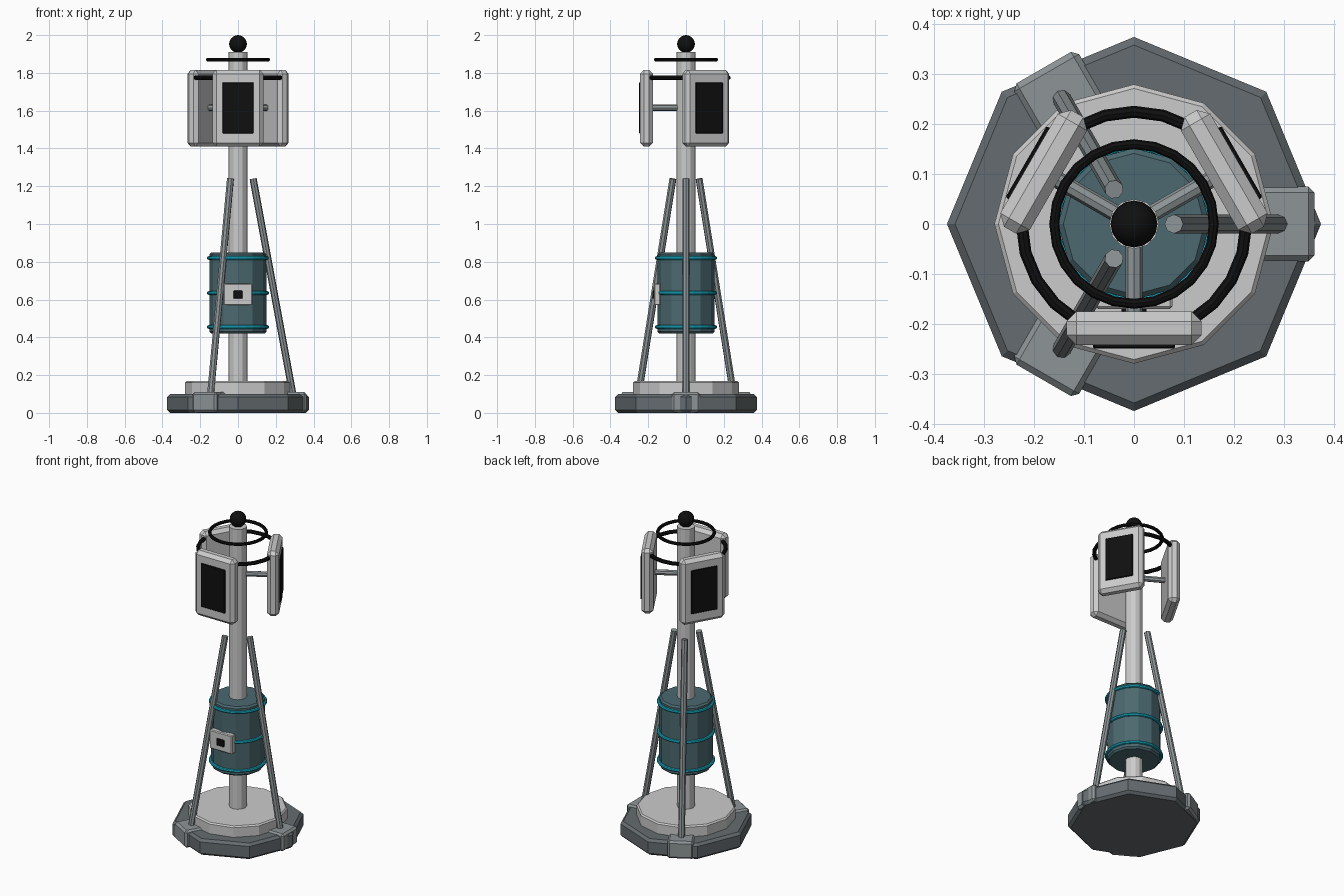
import bpy, math
from mathutils import Vector, Matrix

if "Cube" in bpy.data.objects:
    bpy.data.objects.remove(bpy.data.objects["Cube"])


def mat(name, c):
    m = bpy.data.materials.new(name)
    m.diffuse_color = (*c, 1)
    m.use_nodes = True
    m.node_tree.nodes["Principled BSDF"].inputs["Base Color"].default_value = m.diffuse_color
    return m


LIGHT = mat("light_grey", (0.55, 0.58, 0.58))
MID = mat("mid_grey", (0.27, 0.30, 0.31))
DARK = mat("dark_grey", (0.13, 0.15, 0.16))
BLACK = mat("black", (0.005, 0.005, 0.005))
TEAL = mat("dark_teal", (0.07, 0.14, 0.16))
CYAN = mat("cyan", (0.01, 0.42, 0.55))


def finish(name, m, bevel=0):
    o = bpy.context.object
    o.name = name
    o.data.materials.append(m)
    if bevel:
        b = o.modifiers.new("bevel", 'BEVEL')
        b.width, b.segments = bevel, 1
        b.limit_method, b.angle_limit = 'ANGLE', math.radians(50)
    return o


def disc(name, r, z0, z1, sides, m, bevel=0):
    bpy.ops.mesh.primitive_cylinder_add(vertices=sides, radius=r, depth=z1 - z0,
                                        location=(0, 0, (z0 + z1) / 2))
    return finish(name, m, bevel)


def rod(name, a, b, r, sides, m):
    a, b = Vector(a), Vector(b)
    d = b - a
    bpy.ops.mesh.primitive_cylinder_add(vertices=sides, radius=r, depth=d.length, location=(a + b) / 2,
                                        rotation=d.to_track_quat('Z', 'Y').to_euler())
    return finish(name, m)


def ring(name, R, r, z, m, seg=24):
    bpy.ops.mesh.primitive_torus_add(major_radius=R, minor_radius=r, major_segments=seg,
                                     minor_segments=8, location=(0, 0, z))
    return finish(name, m)


def radial_box(name, deg, r0, r1, width, z0, z1, m, bevel=0):
    """Box spanning r0..r1 outward along a compass angle."""
    a = math.radians(deg)
    r = (r0 + r1) / 2
    bpy.ops.mesh.primitive_cube_add(size=1, location=(r * math.cos(a), r * math.sin(a), (z0 + z1) / 2),
                                    rotation=(0, 0, a))
    o = bpy.context.object
    o.data.transform(Matrix.Diagonal((r1 - r0, width, z1 - z0, 1)))
    return finish(name, m, bevel)


def polar(r, deg, z):
    a = math.radians(deg)
    return (r * math.cos(a), r * math.sin(a), z)


# Base, plinth and mast
disc("base", 0.375, 0, 0.10, 8, DARK, 0.015)
disc("plinth", 0.28, 0.09, 0.168, 12, LIGHT, 0.008)
disc("mast", 0.05, 0.15, 1.91, 12, LIGHT)

# Feet and bracing struts
for i, deg in enumerate((0, 120, 240)):
    radial_box(f"foot_{i}", deg, 0.22, 0.362, 0.15, 0.002, 0.11, MID, 0.012)
    rod(f"strut_{i}", polar(0.29, deg, 0.10), polar(0.08, deg, 1.24), 0.019, 8, MID)

# Drum with hoops
disc("drum", 0.152, 0.42, 0.85, 12, TEAL, 0.01)
for i, z in enumerate((0.455, 0.635, 0.82)):
    ring(f"drum_hoop_{i}", 0.155, 0.01, z, CYAN)

# Control box on the drum front
radial_box("control_box", -90, 0.135, 0.17, 0.155, 0.57, 0.686, LIGHT, 0.005)
radial_box("control_button", -90, 0.165, 0.178, 0.05, 0.605, 0.647, BLACK, 0.003)

# Three screen panels on arms
for i, deg in enumerate((-90, 30, 150)):
    radial_box(f"panel_{i}", deg, 0.175, 0.243, 0.27, 1.41, 1.815, LIGHT, 0.02)
    radial_box(f"screen_{i}", deg, 0.235, 0.25, 0.165, 1.48, 1.75, BLACK, 0.003)
    rod(f"panel_arm_{i}", (0, 0, 1.615), polar(0.19, deg, 1.615), 0.017, 8, MID)

# Antenna rings and top ball
ring("panel_ring", 0.225, 0.012, 1.775, BLACK)
ring("top_ring", 0.16, 0.01, 1.87, BLACK)
bpy.ops.mesh.primitive_uv_sphere_add(segments=16, ring_count=10, radius=0.047, location=(0, 0, 1.953))
finish("top_ball", BLACK)
bpy.ops.object.shade_smooth()
